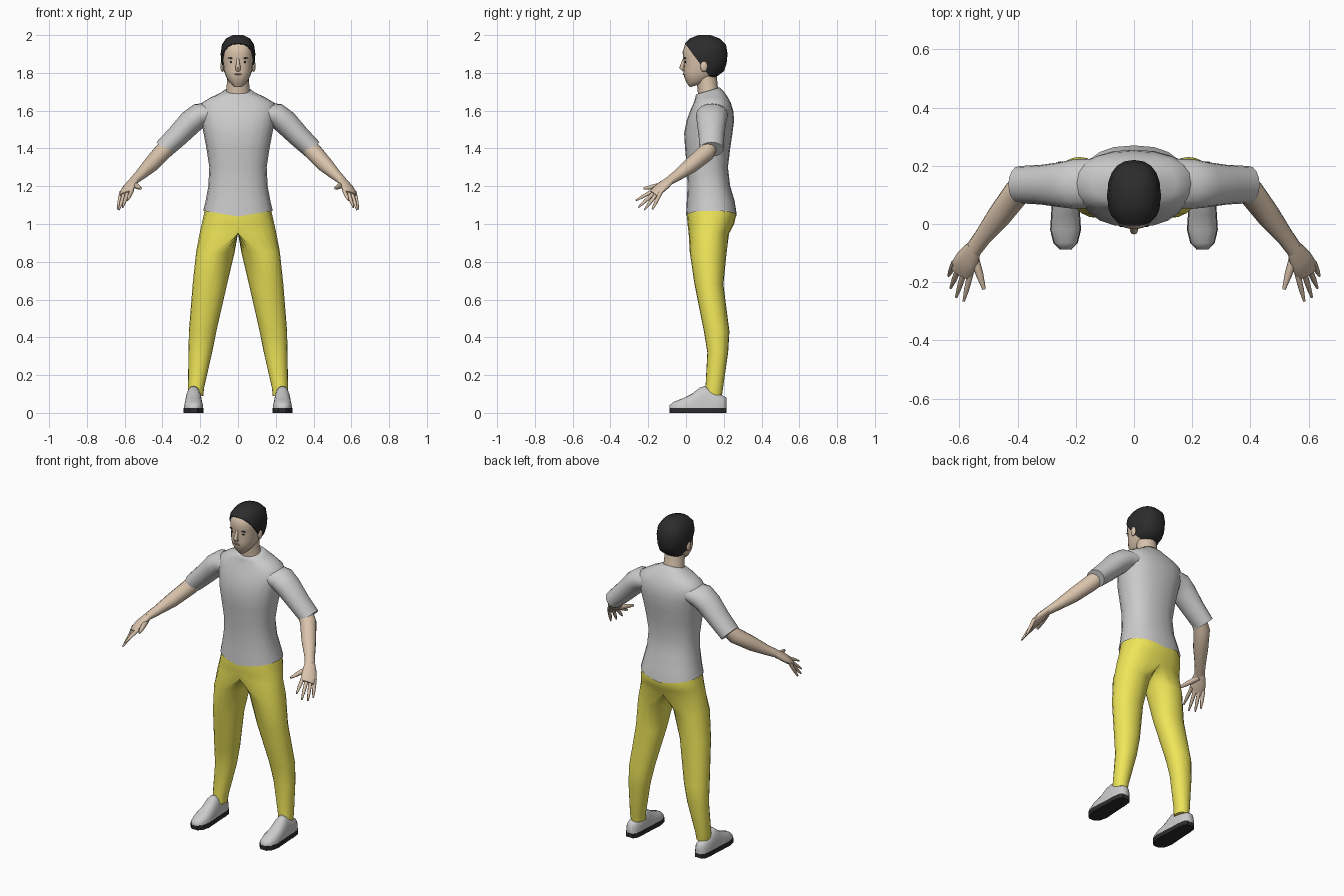
import bpy, bmesh
from math import sin, cos, pi, radians
from mathutils import Vector as V

if "Cube" in bpy.data.objects:
    bpy.data.objects.remove(bpy.data.objects["Cube"])


def material(name, rgb):
    m = bpy.data.materials.new(name)
    m.diffuse_color = (*rgb, 1)
    m.use_nodes = True
    m.node_tree.nodes["Principled BSDF"].inputs["Base Color"].default_value = m.diffuse_color
    return m


SKIN = material("skin", (0.70, 0.55, 0.41))
DARK = material("dark", (0.025, 0.025, 0.025))
YELLOW = material("yellow", (0.86, 0.79, 0.10))


def power(c, p):
    return (abs(c) ** p) * (1 if c >= 0 else -1)


def finish(name, bm, mat=None, mirror=False, angle=60):
    bmesh.ops.recalc_face_normals(bm, faces=bm.faces)
    me = bpy.data.meshes.new(name)
    bm.to_mesh(me)
    bm.free()
    me.shade_smooth()
    me.set_sharp_from_angle(angle=radians(angle))
    ob = bpy.data.objects.new(name, me)
    bpy.context.collection.objects.link(ob)
    if mat:
        me.materials.append(mat)
    if mirror:
        ob.modifiers.new("mirror", 'MIRROR').merge_threshold = 0.0005
    return ob


def loft(rings, cap0=True, cap1=True):
    """Skin a list of closed rings that have equal point counts."""
    bm = bmesh.new()
    vs = [[bm.verts.new(p) for p in r] for r in rings]
    n = len(vs[0])
    for a, b in zip(vs, vs[1:]):
        for i in range(n):
            j = (i + 1) % n
            bm.faces.new((a[i], a[j], b[j], b[i]))
    if cap0:
        bm.faces.new(vs[0])
    if cap1:
        bm.faces.new(vs[-1])
    return bm


def level(z, w, yf, yb, cx=0, tilt=0, dip=0, n=20, p=0.85, half=False):
    """Horizontal rounded ring; half keeps x >= 0, dip lowers the middle."""
    pts = []
    for i in range(n):
        c, s = power(round(cos(2 * pi * i / n), 6), p), power(sin(2 * pi * i / n), p)
        x = cx + w * c
        pts.append(V((max(0, x) if half else x, (yf + yb) / 2 + (yb - yf) / 2 * s,
                      z + tilt * s - dip * (1 - abs(c)))))
    return pts


def tube(path, radii, axis, n=12):
    """Tube along a path; radii are (along axis, across axis)."""
    pts = [V(p) for p in path]
    rings = []
    for i, p in enumerate(pts):
        t = (pts[min(i + 1, len(pts) - 1)] - pts[max(i - 1, 0)]).normalized()
        u = V(axis)
        u = (u - t * u.dot(t)).normalized()
        v = t.cross(u)
        a, b = radii[i]
        rings.append([p + u * a * cos(2 * pi * k / n) + v * b * sin(2 * pi * k / n) for k in range(n)])
    return loft(rings)


# Shirt body, hem to collar
shirt = [level(1.07, .184, .000, .270, dip=.03), level(1.12, .172, .004, .258),
         level(1.20, .157, .008, .234), level(1.30, .152, .004, .222), level(1.40, .167, -.005, .234),
         level(1.48, .182, -.010, .246), level(1.55, .196, .004, .255), level(1.60, .208, .022, .250),
         level(1.64, .195, .040, .238), level(1.67, .145, .050, .222), level(1.692, .095, .052, .200, tilt=.01),
         level(1.705, .072, .055, .178, tilt=.018)]
finish("shirt_body", loft(shirt, cap0=False))

# Sleeves
finish("sleeve", tube([(.13, .14, 1.59), (.205, .137, 1.575), (.25, .135, 1.54), (.32, .135, 1.467), (.395, .135, 1.395)],
                      [(.085, .05), (.085, .066), (.078, .066), (.068, .059), (.064, .053)], (0, 1, 0), 16), mirror=True)

# Trousers: right half opened along the centre line, then mirrored
hips = [(1.10, .170, .009, .255), (1.05, .181, .004, .266), (1.00, .192, .008, .255), (.95, .203, .014, .228)]
leg = [(.85, .018, .222, .020, .215), (.68, .058, .240, .045, .198), (.43, .115, .260, .095, .230),
       (.32, .137, .262, .113, .223), (.13, .180, .265, .103, .196), (.09, .184, .262, .100, .190)]
rings = [level(*h, half=True) for h in hips]
rings += [level(z, (b - a) / 2, yf, yb, cx=(a + b) / 2, p=.95) for z, a, b, yf, yb in leg]
bm = loft(rings, cap0=False)
bmesh.ops.delete(bm, geom=[f for f in bm.faces if all(v.co.x < 1e-5 for v in f.verts)], context='FACES')
finish("trousers", bm, YELLOW, True)

# Shoes: domed sections along y over a flat dark sole
shoe = [(-.088, .018, .040), (-.065, .040, .058), (-.02, .051, .076), (.03, .048, .100), (.075, .045, .135),
        (.10, .043, .142), (.15, .042, .110), (.195, .036, .092), (.214, .022, .080)]
CX = .235
upper = [[V((CX + w * power(cos(pi * k / 10), .8), y, .025 + (h - .025) * power(sin(pi * k / 10), .8)))
          for k in range(11)] for y, w, h in shoe]
finish("shoe_upper", loft(upper), None, True)
sole = [[V((CX + sx * (w + .002), y, z)) for sx, z in ((-1, 0), (1, 0), (1, .027), (-1, .027))] for y, w, h in shoe]
finish("shoe_sole", loft(sole), DARK, True, 40)

# Forearms
finish("forearm", tube([(.35, .135, 1.435), (.405, .105, 1.375), (.465, .025, 1.31), (.52, -.045, 1.257), (.553, -.09, 1.228)],
                       [(.044, .044), (.047, .046), (.042, .041), (.031, .028), (.029, .021)], (.055, .04, -.015)), SKIN, True)

# Hands: flat palm, four tapered fingers and a thumb
finish("palm", tube([(.548, -.08, 1.235), (.572, -.122, 1.202), (.588, -.15, 1.178), (.594, -.172, 1.160)],
                    [(.028, .020), (.042, .021), (.044, .018), (.038, .012)], (.055, .04, -.015)), SKIN, True)
fingers = {"index_finger": ((.564, -.180, 1.172), (.585, -.265, 1.125)),
           "middle_finger": ((.585, -.170, 1.163), (.611, -.252, 1.088)),
           "ring_finger": ((.604, -.158, 1.156), (.630, -.220, 1.075)),
           "little_finger": ((.620, -.140, 1.155), (.637, -.178, 1.078)),
           "thumb": ((.548, -.115, 1.208), (.515, -.224, 1.188))}
for name, (a, b) in fingers.items():
    a, b = V(a), V(b)
    r = .016 if name == "thumb" else .011
    back = a - (b - a) * .2
    finish(name, tube([back, a, a.lerp(b, .55), b], [(r, r), (r, r), (r * .85, r * .85), (r * .4, r * .4)],
                      (.8, .5, -.2), 8), SKIN, True)

# Neck and head
finish("neck", tube([(0, .125, 1.67), (0, .115, 1.72), (0, .105, 1.80)], [(.070, .062), (.060, .054), (.058, .056)],
                    (1, 0, 0), 16), SKIN)
head = [level(1.732, .026, .020, .075, tilt=.008), level(1.75, .046, .002, .110), level(1.78, .064, -.010, .150),
        level(1.81, .074, -.014, .185), level(1.85, .080, -.010, .202), level(1.875, .082, -.014, .206),
        level(1.91, .083, -.018, .207), level(1.95, .077, -.006, .195), level(1.98, .055, .03, .16)]
finish("head", loft(head), SKIN)

# Hair cap, trimmed by one plane sloping from forehead to nape
hair = [level(1.775, .055, .05, .155), level(1.81, .077, 0, .202), level(1.85, .088, -.014, .215),
        level(1.90, .092, -.022, .220), level(1.95, .085, -.012, .212), level(1.982, .063, .020, .178),
        level(2.0, .028, .065, .130)]
bm = loft(hair)
cut = bmesh.ops.bisect_plane(bm, geom=bm.verts[:] + bm.edges[:] + bm.faces[:], plane_co=(0, -.005, 1.955),
                             plane_no=(0, .175, .13), clear_inner=True)
bmesh.ops.contextual_create(bm, geom=[e for e in cut["geom_cut"] if isinstance(e, bmesh.types.BMEdge)])
finish("hair", bm, DARK, angle=50)


# Face details
def blob(name, at, size, mat, mirror=True):
    bm = bmesh.new()
    bmesh.ops.create_uvsphere(bm, u_segments=10, v_segments=6, radius=1)
    bmesh.ops.scale(bm, vec=size, verts=bm.verts)
    bmesh.ops.translate(bm, vec=at, verts=bm.verts)
    finish(name, bm, mat, mirror)


finish("nose", tube([(0, -.004, 1.885), (0, -.014, 1.855), (0, -.024, 1.828), (0, -.012, 1.812)],
                    [(.007, .008), (.009, .010), (.014, .012), (.012, .008)], (1, 0, 0), 8), SKIN)
blob("ear", (.084, .095, 1.835), (.010, .020, .030), SKIN)
blob("eye", (.033, -.001, 1.858), (.012, .006, .005), DARK)
blob("eyebrow", (.035, -.005, 1.878), (.020, .006, .0035), DARK)
blob("mouth", (0, -.013, 1.793), (.022, .005, .004), material("lips", (.5, .33, .26)), False)
